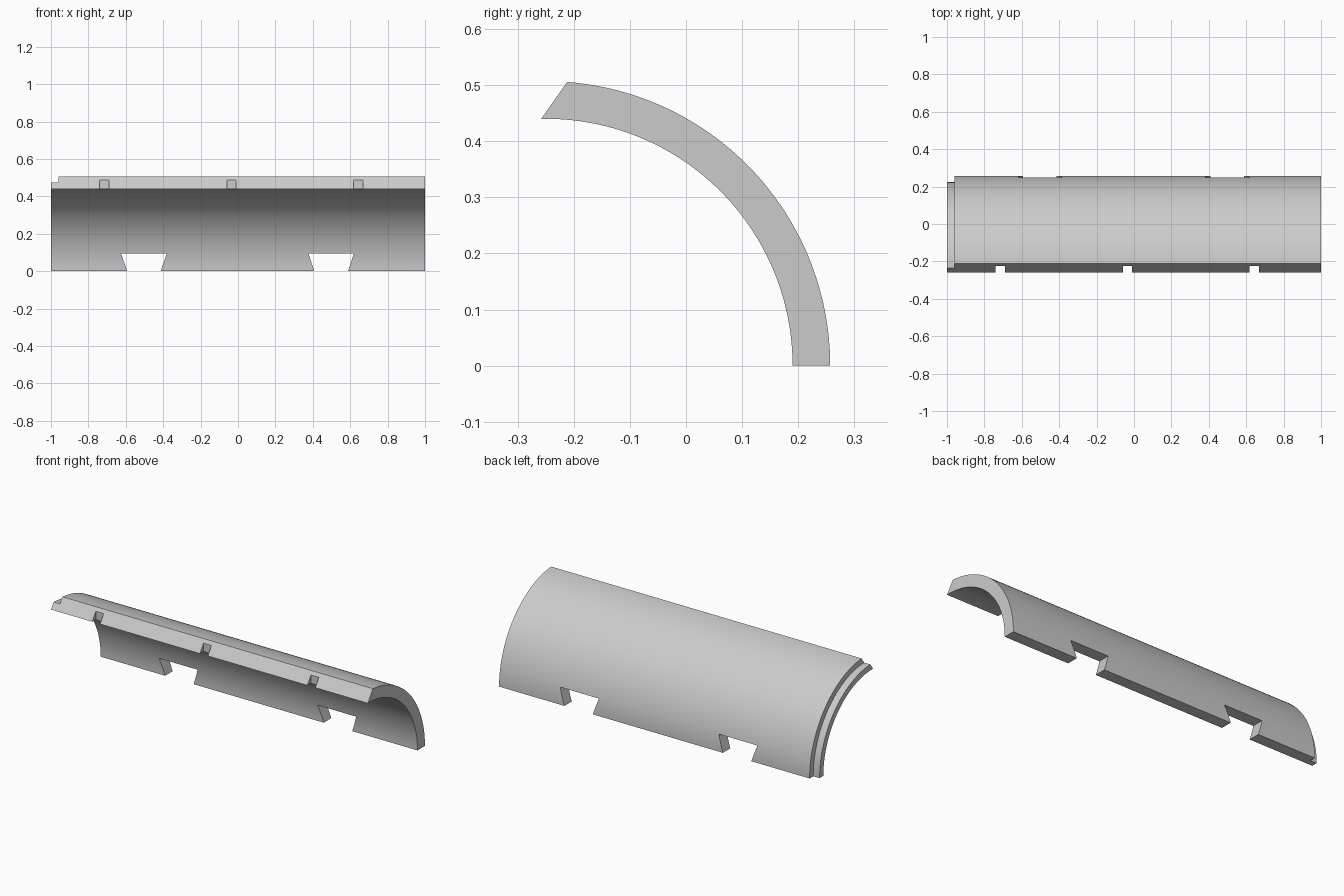
import bpy, bmesh, math

cube = bpy.data.objects.get("Cube")
if cube:
    bpy.data.objects.remove(cube, do_unlink=True)

AXIS_Y = -0.25            # the shell bends around the line y = AXIS_Y, z = 0
R_IN, R_TONGUE, R_OUT = 0.44, 0.474, 0.507
SEGMENTS = 48

grey = bpy.data.materials.new("light grey")
grey.use_nodes = True
colour = (0.6, 0.6, 0.6, 1)
grey.diffuse_color = colour
grey.node_tree.nodes["Principled BSDF"].inputs["Base Color"].default_value = colour


def arc(radius, start, end):
    """Points (y, z) along an arc around the shell axis."""
    return [(AXIS_Y + radius * math.cos(a), radius * math.sin(a))
            for a in (start + (end - start) * i / SEGMENTS for i in range(SEGMENTS + 1))]


def prism(name, points, axis, low, high):
    """Extrude a closed outline along x (points are y, z) or y (points are x, z)."""
    bm = bmesh.new()
    rings = []
    for d in (low, high):
        rings.append([bm.verts.new((d, u, v) if axis == "x" else (u, d, v)) for u, v in points])
    for ring in rings:
        bm.faces.new(ring)
    for i in range(len(points)):
        j = (i + 1) % len(points)
        bm.faces.new((rings[0][i], rings[0][j], rings[1][j], rings[1][i]))
    bmesh.ops.recalc_face_normals(bm, faces=bm.faces)
    mesh = bpy.data.meshes.new(name)
    bm.to_mesh(mesh)
    bm.free()
    mesh.materials.append(grey)
    obj = bpy.data.objects.new(name, mesh)
    bpy.context.collection.objects.link(obj)
    return obj


def cut(target, cutter):
    """Subtract the cutter, then discard it."""
    cutter.hide_render = True
    mod = target.modifiers.new("cut", "BOOLEAN")
    mod.operation, mod.solver, mod.object = "DIFFERENCE", "EXACT", cutter
    bpy.context.view_layer.objects.active = target
    bpy.ops.object.modifier_apply(modifier=mod.name)
    bpy.data.objects.remove(cutter, do_unlink=True)


# Curved shell with a slanted upper edge
inner_end = math.atan2(0.44, -0.258 - AXIS_Y)
outer_end = math.atan2(0.505, -0.212 - AXIS_Y)
section = arc(R_OUT, 0, outer_end) + arc(R_IN, inner_end, 0)
shell = prism("curved_shell", section, "x", -1, 1)

# Thin tongue at one end: the outer half of the wall is removed
ring = arc(0.6, -0.2, 1.9) + arc(R_TONGUE, 1.9, -0.2)
cut(shell, prism("tongue_cutter", ring, "x", -1.1, -0.96))

# Dovetail slots along the lower edge
for x in (-0.503, 0.498):
    slot = [(x - 0.083, -0.02), (x + 0.083, -0.02), (x + 0.122, 0.095), (x - 0.122, 0.095)]
    cut(shell, prism("dovetail_cutter", slot, "y", 0, 0.4))

# Small square notches in the slanted edge
for x in (-0.715, -0.035, 0.643):
    notch = [(x - 0.025, 0.4), (x + 0.025, 0.4), (x + 0.025, 0.6), (x - 0.025, 0.6)]
    cut(shell, prism("notch_cutter", notch, "y", -0.4, -0.225))

bpy.ops.object.select_all(action="DESELECT")
shell.select_set(True)
bpy.context.view_layer.objects.active = shell
bpy.ops.object.shade_smooth_by_angle(angle=math.radians(25))
